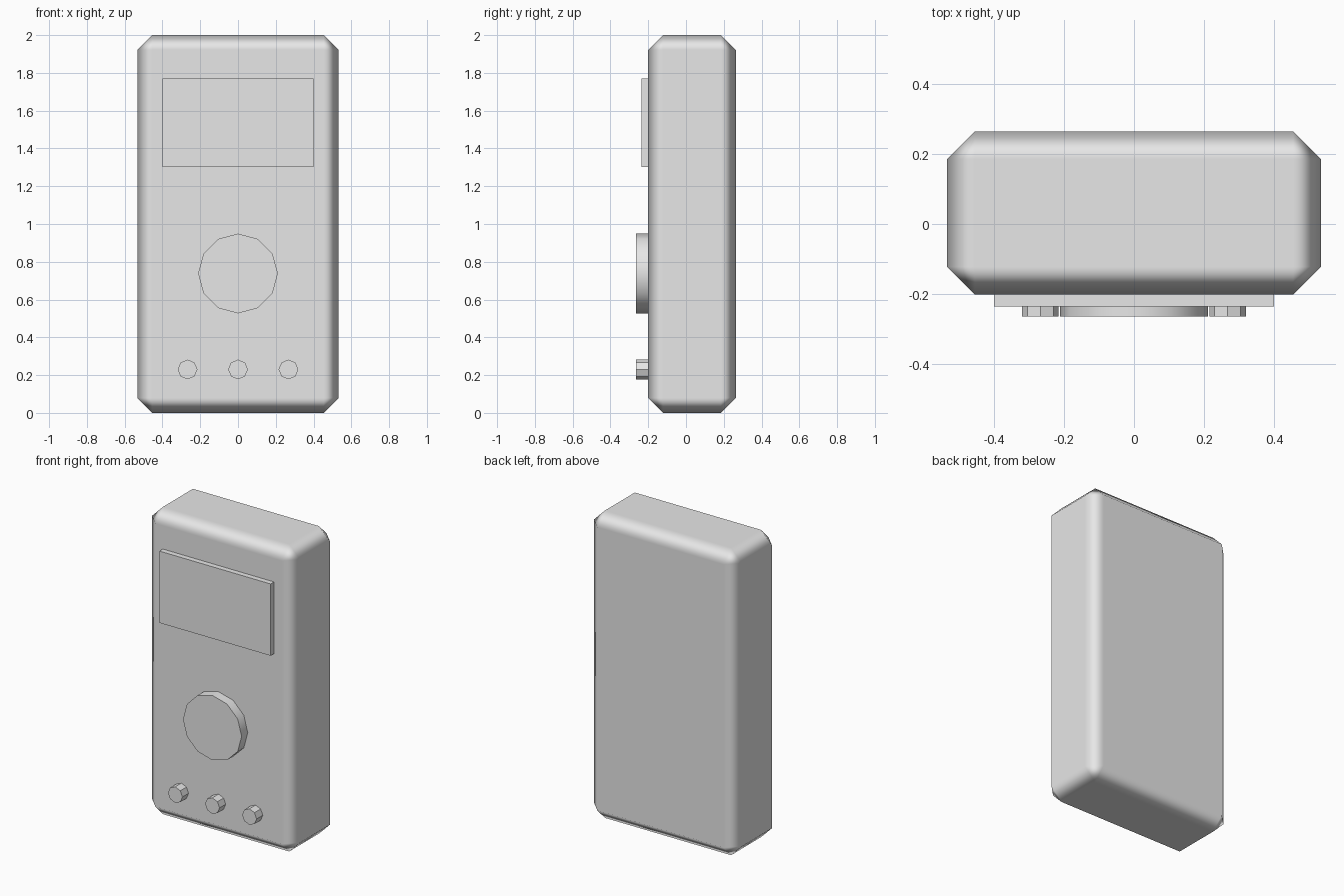
import bpy, math

if "Cube" in bpy.data.objects:
    bpy.data.objects.remove(bpy.data.objects["Cube"])

grey = bpy.data.materials.new("light_grey")
grey.diffuse_color = (0.8, 0.8, 0.8, 1)
grey.use_nodes = True
grey.node_tree.nodes["Principled BSDF"].inputs["Base Color"].default_value = grey.diffuse_color

FRONT, BACK = -0.201, 0.264  # body face positions in y


def finish(obj, name):
    obj.name = name
    obj.data.materials.append(grey)
    return obj


def box(name, x, y0, y1, z0, z1):
    bpy.ops.mesh.primitive_cube_add(size=1, location=(0, (y0 + y1) / 2, (z0 + z1) / 2))
    obj = bpy.context.object
    obj.scale = (2 * x, y1 - y0, z1 - z0)
    bpy.ops.object.transform_apply(location=False, rotation=False, scale=True)
    return finish(obj, name)


def disc(name, sides, radius, x, z, y0=-0.264):
    # short cylinder facing the front
    bpy.ops.mesh.primitive_cylinder_add(vertices=sides, radius=radius, depth=FRONT - y0,
                                        location=(x, (FRONT + y0) / 2, z),
                                        rotation=(math.pi / 2, 0, 0))
    return finish(bpy.context.object, name)


# Case with a single-segment chamfer, smooth across the chamfer only
case = box("case", 0.533, FRONT, BACK, 0, 2)
bevel = case.modifiers.new("chamfer", 'BEVEL')
bevel.width = 0.079
bevel.segments = 1
bevel.harden_normals = True
for p in case.data.polygons:
    p.use_smooth = True

# Display plate
box("display", 0.4, -0.236, FRONT, 1.303, 1.77)

# Selector dial
dial = disc("dial", 12, 0.211, 0, 0.738)
bpy.ops.object.shade_smooth_by_angle(angle=math.radians(35))

# Row of buttons
for i in (-1, 0, 1):
    disc("button", 8, 0.052, i * 0.267, 0.23)
